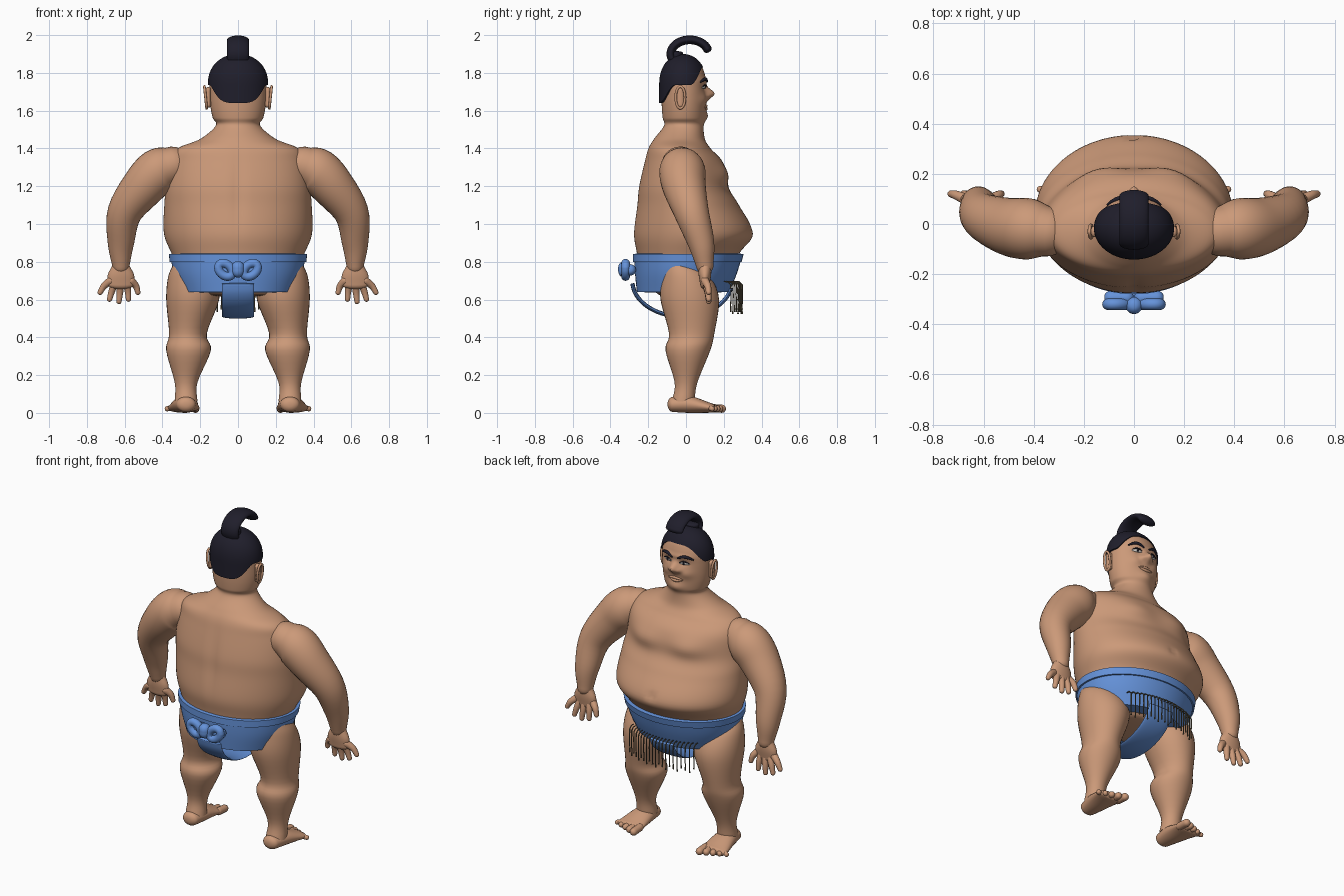
import bpy, bmesh
from math import sin, cos, pi, sqrt, exp, radians
from mathutils import Vector

if "Cube" in bpy.data.objects:
    bpy.data.objects.remove(bpy.data.objects["Cube"])

X, Y, Z = Vector((1, 0, 0)), Vector((0, 1, 0)), Vector((0, 0, 1))
CROWN = 1.73  # height where the skull starts to round over


def material(name, *rgb):
    mat = bpy.data.materials.new(name)
    mat.use_nodes = True
    mat.diffuse_color = (*rgb, 1)
    mat.node_tree.nodes["Principled BSDF"].inputs["Base Color"].default_value = (*rgb, 1)
    return mat


skin = material("skin", 0.6, 0.32, 0.19)
blue = material("belt blue", 0.13, 0.29, 0.7)
black = material("hair black", 0.014, 0.013, 0.024)
white = material("eye white", 0.75, 0.72, 0.68)
brown = material("tassel brown", 0.12, 0.1, 0.06)


def smooth_path(points, steps):
    knots = [Vector(point) for point in points]
    knots = [2 * knots[0] - knots[1]] + knots + [2 * knots[-1] - knots[-2]]
    path = []
    for a, b, c, d in zip(knots, knots[1:], knots[2:], knots[3:]):
        for step in range(steps):
            t = step / steps
            path.append(b + ((c - a) * t + (2 * a - 5 * b + 4 * c - d) * t * t
                             + (3 * b - a - 3 * c + d) * t * t * t) / 2)
    return path + [knots[-2]]


def skin_loops(bm, loops):
    for low, high in zip(loops, loops[1:]):
        for k in range(len(low)):
            bm.faces.new((low[k - 1], low[k], high[k], high[k - 1]))


# Elliptical loft along points of x, y, z, radius and optional second radius
def tube(bm, points, ref=X, axis=None, sides=24, steps=5, cap=1.0):
    path = smooth_path([p if len(p) == 5 else (*p, p[-1]) for p in points], steps)
    rings = []
    for before, here, after in zip(path[:1] + path, path, path[1:] + path[-1:]):
        along = axis or (Vector(after[:3]) - Vector(before[:3])).normalized()
        rings.append((Vector(here[:3]), along, here[3], here[4]))

    def dome(ring, way):
        centre, along, a, b = ring
        angles = [pi / 2 * k / 5 for k in range(1, 5)]
        return [(centre + along * way * cap * min(a, b) * sin(t), along, a * cos(t), b * cos(t)) for t in angles]

    rings = dome(rings[0], -1)[::-1] + rings + dome(rings[-1], 1)
    angles = [2 * pi * k / sides for k in range(sides)]
    loops = []
    for centre, along, a, b in rings:
        side = (ref - along * ref.dot(along)).normalized()
        up = along.cross(side)
        loops.append([bm.verts.new(centre + side * a * cos(t) + up * b * sin(t)) for t in angles])
    skin_loops(bm, loops)
    bm.faces.new(loops[0])
    bm.faces.new(loops[-1])


# Soft swelling or dent, repeated on both sides
def bump(bm, centre, size, push):
    for way in ((1, -1) if centre[0] else (1,)):
        flip = Vector((way, 1, 1))
        for vert in bm.verts:
            gap = vert.co - Vector(centre) * flip
            weight = exp(-sum((g / s) ** 2 for g, s in zip(gap, size)))
            vert.co += Y * push * weight


def finish(bm, name, mat, mirror=False):
    bmesh.ops.recalc_face_normals(bm, faces=bm.faces)
    mesh = bpy.data.meshes.new(name)
    bm.to_mesh(mesh)
    bm.free()
    mesh.materials.append(mat)
    obj = bpy.data.objects.new(name, mesh)
    bpy.context.collection.objects.link(obj)
    bpy.ops.object.select_all(action='DESELECT')
    obj.select_set(True)
    bpy.context.view_layer.objects.active = obj
    bpy.ops.object.shade_smooth_by_angle(angle=radians(50))
    if mirror:
        obj.modifiers.new("mirror", 'MIRROR').use_mirror_merge = False


def part(name, mat, *tubes, mirror=False, **options):
    bm = bmesh.new()
    for points in tubes:
        tube(bm, points, **options)
    finish(bm, name, mat, mirror)


# Rows of height, half width, back and front
def sections(*rows):
    return [(0, (back + front) / 2, z, wide, (front - back) / 2) for z, wide, back, front in rows]


def oval(centre, u, v, size, start=0, end=360, count=12):
    angles = [radians(start + (end - start) * k / count) for k in range(count + 1)]
    return [(*(Vector(centre) + u * cos(t) + v * sin(t)), *size) for t in angles]


def ease(t):
    t = min(max(t, 0), 1)
    return t * t * (3 - 2 * t)


def skull(z, height):
    return sqrt(1 - (max(z - CROWN, 0) / height) ** 2.4)


def head_row(z):
    jaw = 1 - max(CROWN - z, 0) ** 3 * 23
    round_off = skull(z, 0.158)
    return (0, -0.012, z, 0.15 * jaw * round_off, 0.118 * sqrt(jaw) * round_off)


def face_y(x):
    return 0.118 * sqrt(1 - (x / 0.15) ** 2) - 0.012


# Tapered line laid across the face
def face_line(name, mat, start, end, z, arch, thick, lift):
    line = []
    for t in (0, 0.25, 0.5, 0.75, 1):
        x = start + (end - start) * t
        line.append((x, face_y(x) + lift, z + arch * sin(pi * t), thick * (1 + sin(pi * t)) / 2))
    part(name, mat, line, mirror=start > 0, ref=Z, sides=12)


# Torso, neck and head in one skin
bm = bmesh.new()
torso = sections((0.63, 0.2, -0.15, 0.15), (0.7, 0.29, -0.24, 0.23), (0.84, 0.35, -0.26, 0.28),
                 (0.95, 0.392, -0.277, 0.355), (1.1, 0.39, -0.26, 0.28), (1.2, 0.38, -0.25, 0.22),
                 (1.33, 0.36, -0.22, 0.19), (1.4, 0.32, -0.2, 0.13), (1.45, 0.2, -0.17, 0.1))
head = [head_row(1.52 + 0.04 * k) for k in range(10)]
tube(bm, torso + head, axis=Z, sides=96, steps=8, cap=0.1)
bump(bm, (0.15, 0.2, 1.26), (0.12, 0.15, 0.06), 0.03)     # chest
bump(bm, (0, -0.24, 1.15), (0.03, 0.1, 0.2), 0.01)        # spine
bump(bm, (0, 0.34, 0.98), (0.02, 0.1, 0.02), -0.015)      # navel
bump(bm, (0, 0.1, 1.69), (0.025, 0.05, 0.03), 0.045)      # nose
bump(bm, (0.03, 0.1, 1.68), (0.015, 0.05, 0.015), 0.015)  # nostrils
bump(bm, (0.07, 0.1, 1.66), (0.04, 0.05, 0.03), 0.01)     # cheeks
bump(bm, (0.05, 0.1, 1.72), (0.03, 0.05, 0.015), -0.008)  # eye sockets
bump(bm, (0.05, 0.1, 1.76), (0.05, 0.05, 0.015), 0.007)   # brows
bump(bm, (0, 0.1, 1.57), (0.05, 0.05, 0.03), 0.015)       # chin
finish(bm, "body", skin)

# Face
face_line("upper_lip", skin, -0.045, 0.045, 1.62, 0.006, 0.008, 0)
face_line("lower_lip", skin, -0.04, 0.04, 1.617, -0.007, 0.009, 0)
face_line("eyes", white, 0.03, 0.08, 1.722, 0.003, 0.009, -0.004)
face_line("eyelids", black, 0.03, 0.085, 1.727, 0.009, 0.004, 0.004)
face_line("eyebrows", black, 0.02, 0.105, 1.752, 0.015, 0.009, 0.006)
part("pupils", black, [(0.055, y, 1.724, 0.007) for y in (0.09, 0.103)], mirror=True, sides=12, cap=0.2)

# Ears
part("ear_rims", skin, oval((0.172, -0.03, 1.67), Y * 0.025, Z * 0.058 + X * 0.006, (0.007,)),
     mirror=True, sides=10, steps=2)
part("ear_centers", skin, [(0.158, -0.03, 1.67 + dz, 0.015, 0.022) for dz in (-0.04, 0, 0.04)],
     mirror=True, axis=Z)

# Hair cap, its edge rising from nape to temple to forehead
bm = bmesh.new()
loops = []
rows, columns = 24, 72
for row in range(-1, rows):
    loop = []
    for column in range(columns):
        t = 2 * pi * column / columns
        edge = 1.64 + 0.095 * ease((sin(t) + 1) / 0.65) + 0.095 * ease((sin(t) - 0.3) / 0.7)
        z = edge + (1.899 - edge) * sin(max(row, 0) / (rows - 1) * pi / 2)
        size = skull(z, 0.17) * (0.86 if row < 0 else 1)
        loop.append(bm.verts.new((0.16 * size * cos(t), 0.126 * size * sin(t) - 0.016, z)))
    loops.append(loop)
skin_loops(bm, loops)
bm.faces.new(loops[-1])
finish(bm, "hair", black)

# Topknot folded forward, with its tie
part("topknot", black, oval((0, 0.02, 1.9), Y * 0.1, Z * 0.075, (0.058, 0.023), 200, 20), cap=0.8)
part("topknot_tie", black, [(0, -0.05, z, 0.05, 0.035) for z in (1.88, 1.905)], cap=0.3)

# Arms and hands
part("arms", skin, [(0.35, -0.03, 1.31, 0.1), (0.42, -0.02, 1.28, 0.122), (0.5, -0.01, 1.2, 0.115),
                    (0.6, 0.03, 1.06, 0.092), (0.62, 0.08, 0.9, 0.07), (0.62, 0.1, 0.78, 0.046)],
     mirror=True, ref=Y, sides=32)
part("palms", skin, [(0.62, 0.1, 0.78, 0.045, 0.035), (0.62, 0.1, 0.73, 0.07, 0.033),
                     (0.62, 0.1, 0.68, 0.07, 0.025)], mirror=True)
part("fingers", skin, *[[(0.62 + 0.027 * k, 0.1, 0.7, 0.022), (0.625 + 0.042 * k, 0.115, 0.64 + 0.008 * k * k, 0.018),
                         (0.63 + 0.05 * k, 0.12, 0.59 + 0.012 * k * k, 0.014)] for k in range(-2, 3)],
     mirror=True, ref=Y, sides=14)

# Legs, feet and toes
part("legs", skin, [(0.26, -0.03, 0.79, 0.08), (0.24, 0, 0.72, 0.13), (0.24, 0.02, 0.6, 0.14, 0.155),
                    (0.265, 0.03, 0.42, 0.1, 0.12), (0.262, 0.01, 0.33, 0.118), (0.275, 0, 0.16, 0.06),
                    (0.275, -0.015, 0.06, 0.06)], mirror=True, axis=Z, sides=36, cap=0.3)
part("feet", skin, [(0.275, -0.07, 0.045, 0.05, 0.04), (0.28, 0.02, 0.045, 0.067, 0.045),
                    (0.29, 0.14, 0.025, 0.085, 0.024)], mirror=True, axis=Y, cap=0.7)
toes = []
for k in range(5):
    x, radius = 0.226 + 0.033 * k, 0.022 - 0.002 * k
    toes.append([(x, 0.13, 0.026, radius), (x + 0.004 * k, 0.19 - 0.013 * k, 0.022, radius)])
part("toes", skin, *toes, mirror=True, sides=14)

# Belt wrap, its raised top band and the strip between the legs
part("belt", blue, sections((0.64, 0.3, -0.26, 0.23), (0.74, 0.34, -0.27, 0.27), (0.84, 0.36, -0.275, 0.3)),
     axis=Z, sides=72, cap=0.01)
part("belt_band", blue, sections((0.8, 0.362, -0.28, 0.295), (0.84, 0.366, -0.28, 0.305)),
     axis=Z, sides=72, cap=0.03)
part("belt_strip", blue, oval((0, -0.02, 0.7), Y * 0.265, Z * 0.19, (0.085, 0.011), 185, 348), cap=0.2)

# Bow knot on the back
part("bow_loops", blue, oval((0.067, -0.32, 0.757), X * 0.037 + Z * 0.012, Z * 0.033, (0.023,)),
     mirror=True, ref=Y, sides=16)
part("bow_fill", blue, [(x, -0.295, 0.757, 0.03) for x in (0.03, 0.09)], mirror=True, ref=Y)
part("bow_center", blue, [(0, -0.325, z, 0.034) for z in (0.75, 0.77)])

# Tassels hanging along the front of the belt
tassels = []
for k in range(-10, 11):
    x = 0.022 * k
    y, tip = 0.297 - 1.25 * x * x, 0.525 + 0.012 * (k % 3)
    tassels.append([(x, y - 0.035, 0.695, 0.003), (x, y, 0.68, 0.004), (x, y, tip + 0.03, 0.003), (x, y, tip, 0.005)])
part("tassels", brown, *tassels, sides=6, steps=2, cap=0.5)
